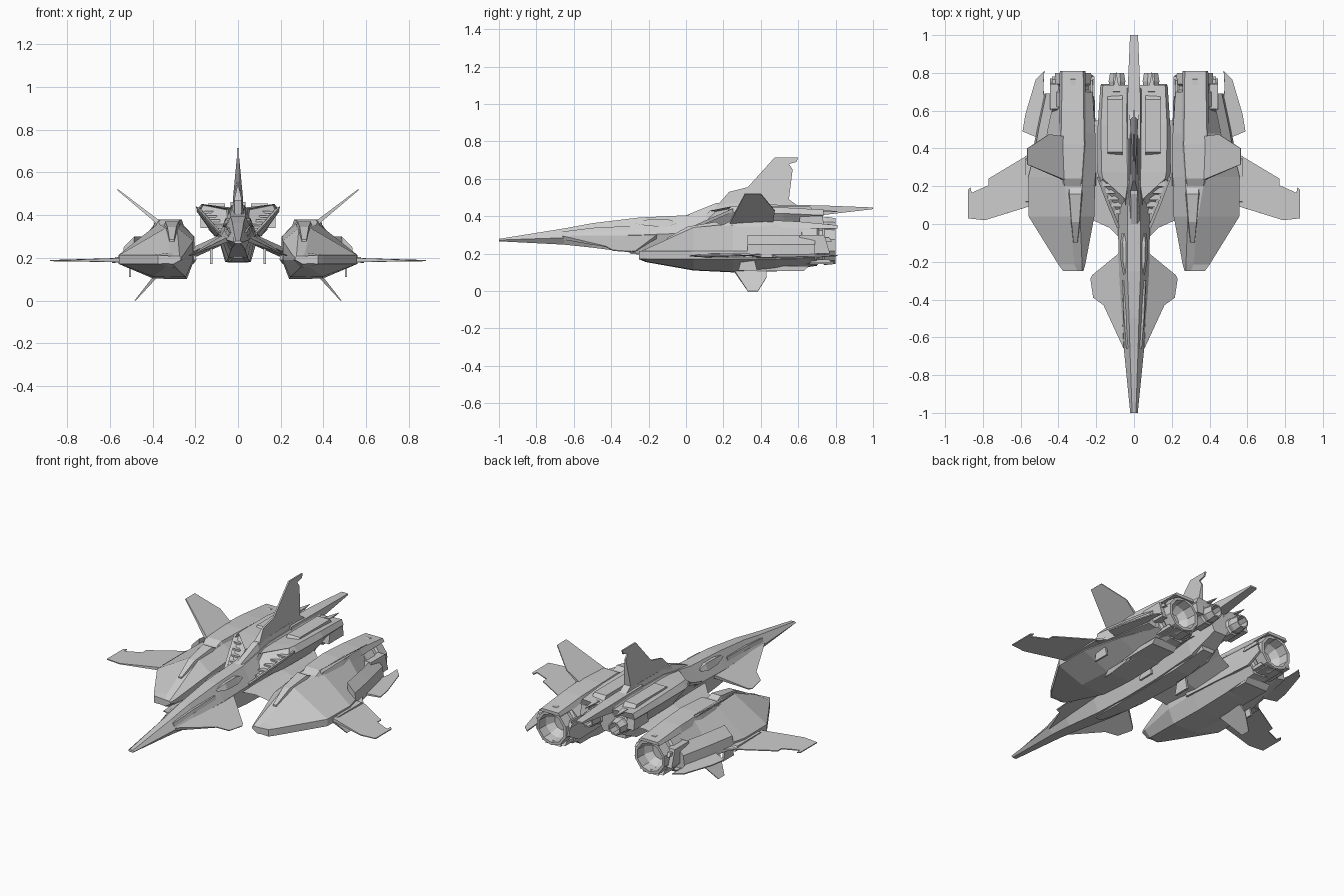
import bpy, bmesh, math
from mathutils import Vector


def finish(bm, name, mirror=True):
    bmesh.ops.recalc_face_normals(bm, faces=bm.faces[:])
    me = bpy.data.meshes.new(name)
    bm.to_mesh(me)
    bm.free()
    ob = bpy.data.objects.new(name, me)
    bpy.context.collection.objects.link(ob)
    if mirror:
        ob.modifiers.new("Mirror", 'MIRROR').use_mirror_merge = False
    return ob


def loft(name, sections, mirror=True, recess=None):
    """Skin between matching rings of points; optionally sink the front cap."""
    bm = bmesh.new()
    rings = [[bm.verts.new(p) for p in s] for s in sections]
    n = len(rings[0])
    for a, b in zip(rings, rings[1:]):
        for i in range(n):
            bm.faces.new((a[i], a[(i + 1) % n], b[(i + 1) % n], b[i]))
    front = bm.faces.new(rings[0])
    bm.faces.new(rings[-1])
    bmesh.ops.recalc_face_normals(bm, faces=bm.faces[:])
    if recess:
        bmesh.ops.inset_region(bm, faces=[front], thickness=recess[0])
        bmesh.ops.translate(bm, verts=front.verts[:], vec=(0, recess[1], 0))
    return finish(bm, name, mirror)


def plate(name, pts, t, roots=2, tip=0.25, mirror=True):
    """Flat fin: the first `roots` points are thick, the rest thin."""
    p = [Vector(v) for v in pts]
    nrm = Vector()
    for a, b in zip(p, p[1:] + p[:1]):
        nrm += a.cross(b)
    nrm.normalize()
    half = [t / 2 * (1 if i < roots else tip) for i in range(len(p))]
    return loft(name, [[v + nrm * h * s for v, h in zip(p, half)] for s in (1, -1)], mirror)


def box(name, x0, x1, y0, y1, z0, z1, slope=0.0, mirror=True):
    """Block whose top is shortened at front and back by slope."""
    return loft(name, [[(x0, y0, z0), (x1, y0, z0), (x1, y1, z0), (x0, y1, z0)],
                       [(x0, y0 + slope, z1), (x1, y0 + slope, z1),
                        (x1, y1 - slope, z1), (x0, y1 - slope, z1)]], mirror)


def lathe(name, cx, cz, profile, sides):
    """Closed (radius, y) profile turned about a fore-aft axis."""
    bm = bmesh.new()
    rings = []
    for k in range(sides):
        a = 2 * math.pi * (k + 0.5) / sides
        rings.append([bm.verts.new((cx + r * math.cos(a), y, cz + r * math.sin(a))) for r, y in profile])
    m = len(profile)
    for k in range(sides):
        a, b = rings[k], rings[(k + 1) % sides]
        for i in range(m):
            bm.faces.new((a[i], a[(i + 1) % m], b[(i + 1) % m], b[i]))
    return finish(bm, name)


# central fuselage: y, half widths (top, side, bottom), heights (top, side, bottom)
body = [(-1, .01, .02, .012, .279, .273, .266),
        (-.65, .022, .055, .028, .335, .285, .248),
        (-.5, .026, .065, .035, .363, .293, .232),
        (-.25, .035, .08, .045, .393, .30, .20),
        (0, .035, .085, .055, .405, .31, .182),
        (.25, .03, .10, .06, .445, .32, .18),
        (.55, .03, .10, .06, .45, .33, .20),
        (.72, .03, .08, .04, .44, .36, .28)]
loft("fuselage", [[(-a, y, t), (a, y, t), (b, y, m), (c, y, l), (-c, y, l), (-b, y, m)]
                  for y, a, b, c, t, m, l in body], False)
# keel, spine and tail boom
loft("keel", [[(-w, y, .25), (w, y, .25), (w * .7, y, z), (-w * .7, y, z)]
              for y, w, z in [(-.3, .03, .20), (-.1, .06, .18), (.4, .07, .178), (.62, .05, .21)]], False)
loft("dorsal_spine", [[(-w, y, .40), (w, y, .40), (w * .5, y, z), (-w * .5, y, z)]
                      for y, w, z in [(0, .03, .405), (.16, .035, .47), (.45, .035, .475), (.62, .03, .455)]], False)
loft("tail_boom", [[(-w, y, b), (w, y, b), (w, y, t), (-w, y, t)]
                   for y, w, b, t in [(.45, .034, .40, .462), (.72, .033, .405, .458), (1, .021, .438, .447)]], False)
# tall tail fin
plate("tail_fin", [(0, .16, .45), (0, .62, .44), (0, .55, .49), (0, .57, .65), (0, .55, .68),
                   (0, .59, .69), (0, .6, .715), (0, .475, .715), (0, .33, .555), (0, .23, .53)],
      .045, 3, .2, False)
# cockpit panes, nose cheeks and canards
loft("cockpit_pane", [[(x - .02, y, .365 - h), (x + .012, y, .365 - h), (x, y, .365 + h), (x - .02, y, .365 + h)]
                      for y, x, h in [(-.27, .045, .004), (-.2, .058, .018), (-.1, .06, .02), (-.05, .055, .004)]])
loft("nose_cheek", [[(x - .02, y, z - .012), (x + .006, y, z - .012), (x, y, z + .008), (x - .02, y, z + .008)]
                    for y, x, z in [(-.66, .04, .31), (-.5, .052, .33), (-.3, .06, .34)]])
plate("canard", [(.07, -.15, .295), (.05, -.66, .285), (.16, -.43, .238), (.215, -.39, .217),
                 (.23, -.29, .21), (.22, -.27, .213)], .022)

# shoulder engine pods with slanted intakes
loft("shoulder_pod", [
    [(.045, .13, .43), (.165, .24, .452), (.182, .22, .425), (.085, .01, .315), (.04, .01, .315)],
    [(.025, .27, .435), (.172, .28, .452), (.195, .28, .42), (.105, .28, .30), (.02, .28, .30)],
    [(.025, .52, .435), (.175, .52, .447), (.192, .52, .415), (.11, .52, .30), (.02, .52, .30)],
    [(.025, .735, .425), (.165, .735, .435), (.178, .735, .405), (.11, .70, .33), (.02, .70, .33)]],
    recess=(.01, .03))
for i in range(5):
    f = .12 + i * .18
    x, y, z = .085 + .09 * f, .03 + .2 * f, .32 + .11 * f
    box("intake_slat", x - .045, x + .006, y, y + .03, z - .004, z + .006)
loft("intake_lip", [[(x - .012, y, z), (x, y, z - .012), (x + .006, y, z + .006)]
                    for x, y, z in [(.085, -.02, .315), (.135, .10, .37), (.192, .25, .435)]])
box("pod_top_panel", .06, .14, .36, .68, .43, .455, .02)
box("pod_rear_block", .125, .175, .6, .74, .34, .40, .01)
plate("pod_tail_tab", [(.075, .7, .43), (.11, .7, .43), (.095, .81, .425)], .012)
lathe("small_engine", .09, .352, [(.03, .62), (.052, .64), (.052, .72), (.044, .73), (.048, .755),
                                  (.04, .80), (.032, .80), (.034, .74), (.005, .73), (.005, .63)], 8)

# sloping pylons to the nacelles
loft("pylon", [[(x, a, z), (x, (a + b) / 2, z + .022), (x, b, z), (x, (a + b) / 2, z - .03)]
               for x, a, b, z in [(.05, -.1, .62, .30), (.13, -.02, .56, .265), (.24, .03, .54, .215)]])
box("pylon_post", .119, .131, .2, .3, .17, .27, .02)

# side nacelles: y, inner, outer, top inner, top outer, top z, shoulder z, bottom z
hull = [(-.25, .268, .375, .275, .30, .208, .202, .17),
        (-.215, .258, .40, .275, .315, .225, .21, .155),
        (.04, .21, .558, .285, .34, .34, .28, .11),
        (.25, .205, .56, .27, .375, .36, .30, .10),
        (.48, .205, .50, .262, .39, .36, .30, .105),
        (.70, .22, .42, .268, .38, .345, .30, .135)]
loft("nacelle", [[(ti, y, zt), (to, y, zt), (xo, y, .213), (xo, y, .172),
                  (xo - (xo - xi) * .46, y, zb + .003), (xi + .035, y, zb),
                  (xi, y, .19), (xi, y, zh)] for y, xi, xo, ti, to, zt, zh, zb in hull])
# raised back, canopy wedge and flank armour
loft("nacelle_back", [[(.325 - w - .012, y, b), (.325 + w + .012, y, b), (.325 + w, y, t), (.325 - w, y, t)]
                      for y, w, b, t in [(.2, .042, .34, .355), (.24, .05, .34, .376), (.42, .062, .34, .38),
                                         (.6, .058, .335, .372), (.81, .056, .335, .352)]])
loft("nacelle_front_wedge", [[(.31 - w, y, z - .05), (.31 + w, y, z - .05), (.31 + w * .7, y, z), (.31 - w * .7, y, z)]
                             for y, w, z in [(-.1, .015, .285), (.01, .03, .345), (.16, .045, .37), (.2, .045, .35)]])
plate("nacelle_inner_plate", [(.215, .2, .30), (.205, .2, .19), (.215, .7, .17), (.222, .79, .22), (.225, .76, .30)],
      .02, 2, .6)
loft("nacelle_flank", [[(x - .05, y, .17), (x, y, .18), (x - .01, y, .25), (x - .06, y, .30)]
                       for y, x in [(.33, .545), (.5, .515), (.69, .475)]])
box("flank_pod", .40, .445, .58, .77, .20, .30, .03)
box("belly_plate", .25, .40, .35, .66, .135, .108, .03)
box("lower_rear_tail", .27, .37, .6, .79, .145, .165, .01)
box("nacelle_post", .50, .511, .28, .38, .11, .19, .02)
# large faceted exhaust
lathe("main_engine", .322, .245, [(.05, .6), (.108, .62), (.108, .70), (.096, .71), (.096, .73), (.106, .74),
                                  (.1, .80), (.084, .80), (.08, .74), (.05, .70), (.005, .70), (.005, .61)], 10)
for k in range(5):
    a = 2 * math.pi * k / 5 + .3
    cx, cz = .322 + .104 * math.cos(a), .245 + .104 * math.sin(a)
    box("engine_clamp", cx - .014, cx + .014, .66, .78, cz - .01, cz + .01, .015)

# forward-swept wings and tip fences
plate("wing", [(.50, .44, .19), (.50, .11, .19), (.79, .02, .188), (.88, .03, .187), (.88, .18, .187),
               (.865, .195, .187), (.86, .165, .187), (.77, .205, .188), (.77, .24, .188), (.57, .36, .19)], .022)
box("wing_root_block", .51, .575, .1, .36, .178, .203, .02)
# upper, lower and trailing fins
plate("upper_fin", [(.34, .46, .34), (.34, .22, .34), (.565, .315, .52), (.565, .40, .52), (.45, .475, .43)], .022)
plate("lower_fin", [(.38, .43, .12), (.38, .25, .12), (.482, .33, 0), (.482, .385, 0), (.42, .43, .072)], .018)
plate("trailing_fin", [(.47, .62, .195), (.47, .44, .195), (.59, .49, .18), (.575, .58, .18),
                       (.52, .765, .185), (.475, .81, .19), (.48, .72, .192)], .016, 2, .4)
